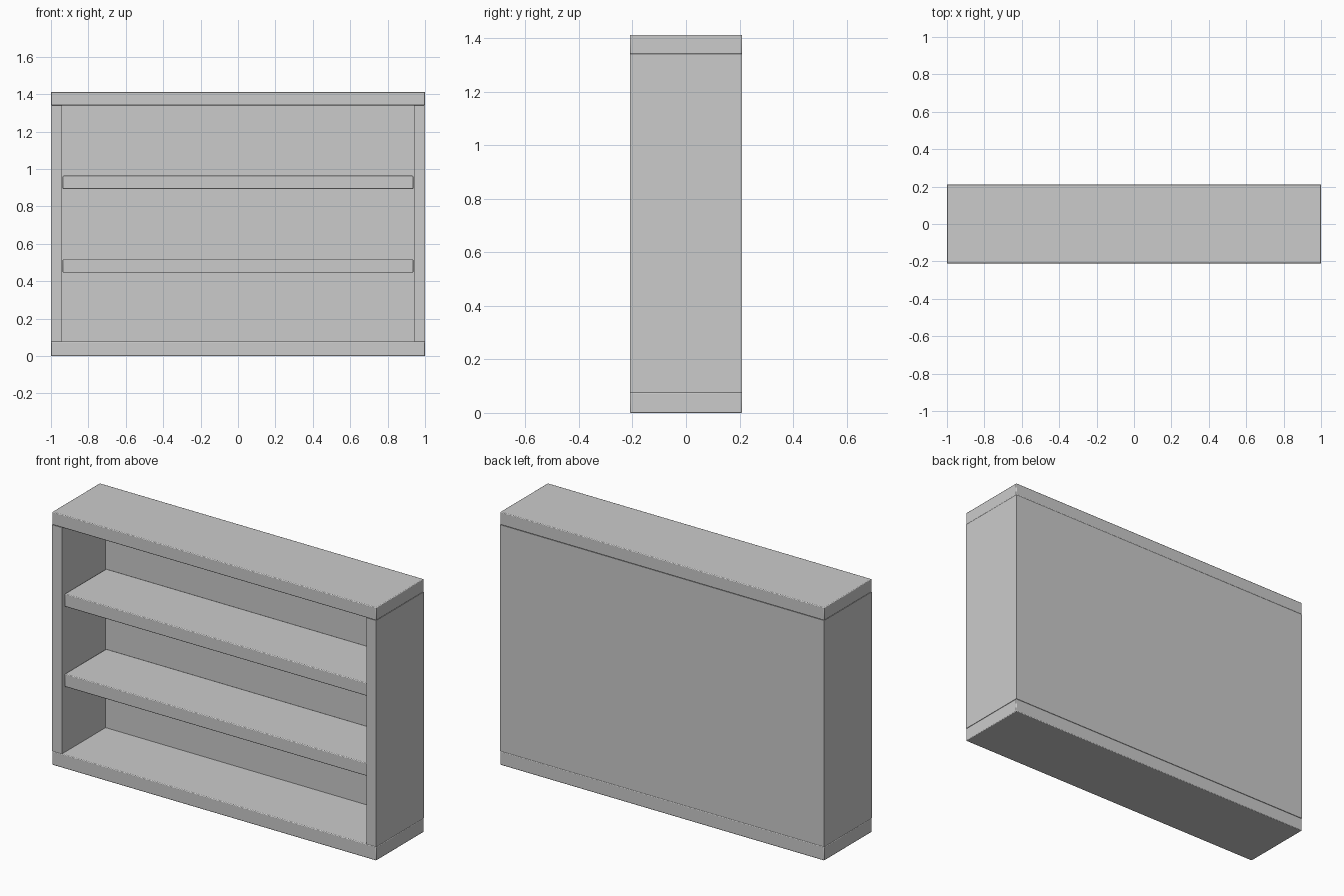
import bpy
import bmesh

if "Cube" in bpy.data.objects:
    bpy.data.objects.remove(bpy.data.objects["Cube"])

HALF_W, HALF_D, TOP = 1.0, 0.21, 1.412
BOARD = 0.072          # thickness of top and bottom boards
SIDE, BACK = 0.06, 0.035


def smooth(obj):
    bpy.ops.object.select_all(action='DESELECT')
    obj.select_set(True)
    bpy.context.view_layer.objects.active = obj
    bpy.ops.object.shade_smooth_by_angle()


def board(name, x, y0, y1, z0, z1):
    """Flat board spanning -x..x with finely eased edges."""
    bpy.ops.mesh.primitive_cube_add(size=1, location=(0, (y0 + y1) / 2, (z0 + z1) / 2))
    obj = bpy.context.object
    obj.name = name
    obj.scale = (2 * x, y1 - y0, z1 - z0)
    bpy.ops.object.transform_apply(location=False, rotation=False, scale=True)
    mod = obj.modifiers.new("eased_edges", 'BEVEL')
    mod.width = 0.004
    mod.segments = 2
    smooth(obj)
    return obj


# Top and bottom boards
board("bottom_board", HALF_W, -HALF_D, HALF_D, 0, 0.077)
board("top_board", HALF_W, -HALF_D, HALF_D, TOP - BOARD, TOP)

# Sides and back: one U-shaped profile raised between the boards
w, d = HALF_W, HALF_D
iw, ib = w - SIDE, d - BACK
profile = [(-w, -d), (-iw, -d), (-iw, ib), (iw, ib), (iw, -d), (w, -d), (w, d), (-w, d)]
bm = bmesh.new()
face = bm.faces.new([bm.verts.new((x, y, 0.077)) for x, y in profile])
ext = bmesh.ops.extrude_face_region(bm, geom=[face])
verts = [g for g in ext["geom"] if isinstance(g, bmesh.types.BMVert)]
bmesh.ops.translate(bm, verts=verts, vec=(0, 0, TOP - BOARD - 0.077))
bmesh.ops.recalc_face_normals(bm, faces=bm.faces)
mesh = bpy.data.meshes.new("sides_and_back")
bm.to_mesh(mesh)
bm.free()
body = bpy.data.objects.new("sides_and_back", mesh)
bpy.context.collection.objects.link(body)
smooth(body)

# Two shelves, set slightly back from the front
for name, z in (("lower_shelf", 0.445), ("upper_shelf", 0.892)):
    board(name, 0.937, -0.19, ib, z, z + BOARD)
